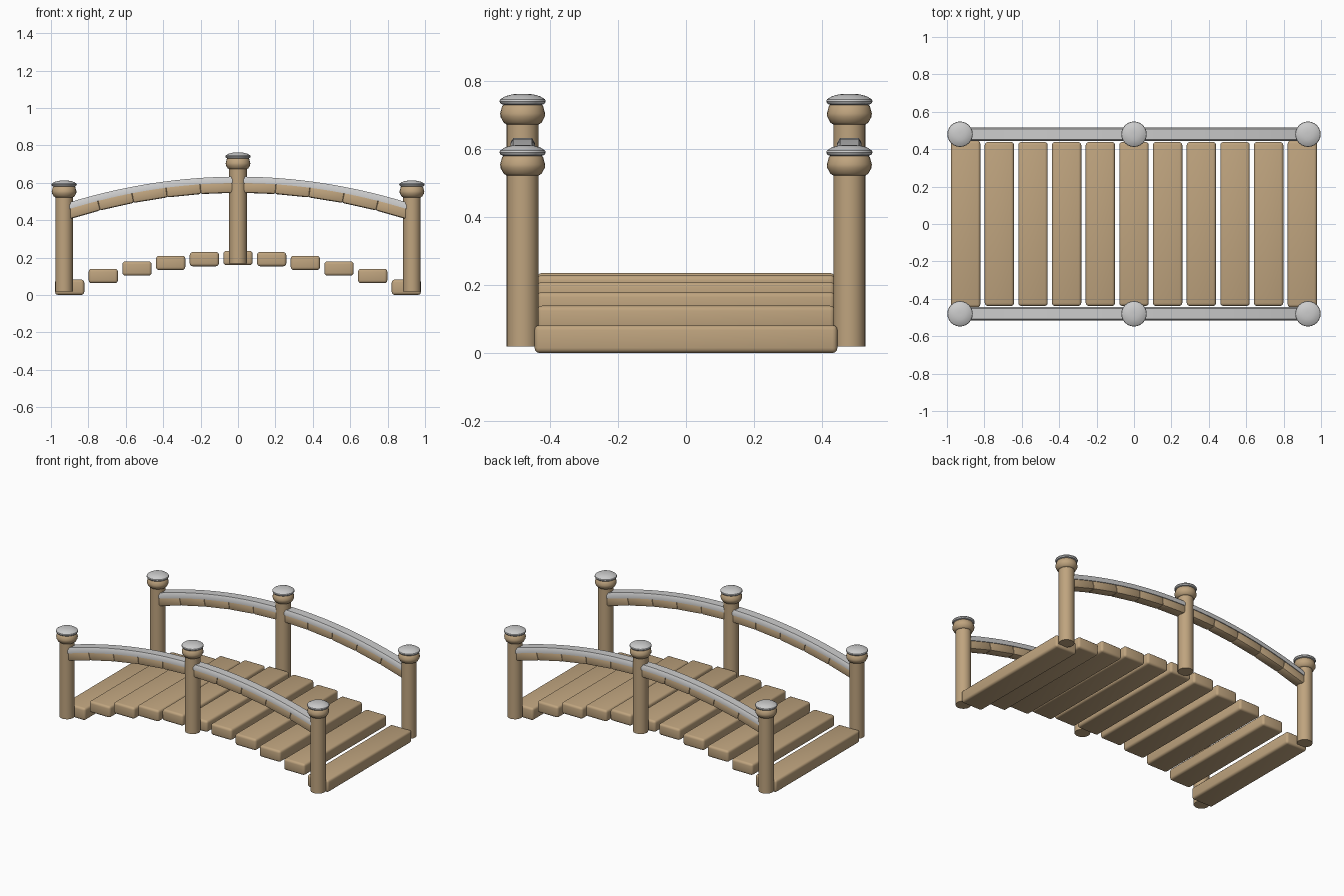
import bpy, bmesh, math
from mathutils import Matrix, Vector

if "Cube" in bpy.data.objects:
    bpy.data.objects.remove(bpy.data.objects["Cube"])

wood = bpy.data.materials.new("wood")
wood.diffuse_color = (0.52, 0.37, 0.21, 1)
wood.use_nodes = True
wood.node_tree.nodes["Principled BSDF"].inputs["Base Color"].default_value = wood.diffuse_color
YR = 0.48  # railing line


def finish(bm, name, mat=None, smooth=True):
    bmesh.ops.recalc_face_normals(bm, faces=bm.faces)
    me = bpy.data.meshes.new(name)
    bm.to_mesh(me)
    bm.free()
    ob = bpy.data.objects.new(name, me)
    bpy.context.collection.objects.link(ob)
    if mat:
        me.materials.append(mat)
    if smooth:
        bpy.context.view_layer.objects.active = ob
        ob.select_set(True)
        bpy.ops.object.shade_smooth_by_angle(angle=math.radians(35))
        ob.select_set(False)
    return ob


def box(name, loc, size, pitch=0, bevel=0.015, segs=3):
    bm = bmesh.new()
    bmesh.ops.create_cube(bm, size=1)
    bmesh.ops.scale(bm, vec=size, verts=bm.verts)
    bmesh.ops.bevel(bm, geom=bm.edges[:], offset=bevel, segments=segs,
                    profile=0.5, affect='EDGES')
    bmesh.ops.transform(bm, verts=bm.verts,
                        matrix=Matrix.Translation(loc) @ Matrix.Rotation(pitch, 4, 'Y'))
    return finish(bm, name, wood)


def lathe(name, profile, loc, mat=None, n=24):
    bm = bmesh.new()
    rings = [[bm.verts.new((loc[0] + r * math.cos(2 * math.pi * i / n),
                            loc[1] + r * math.sin(2 * math.pi * i / n), loc[2] + z))
              for i in range(n)] for r, z in profile]
    for a, b in zip(rings, rings[1:]):
        for i in range(n):
            bm.faces.new((a[i], a[(i + 1) % n], b[(i + 1) % n], b[i]))
    bm.faces.new(rings[0])
    bm.faces.new(rings[-1])
    return finish(bm, name, mat)


def arc(x):
    return 0.577 - 0.172 * x * x


# deck planks, stepped along an arch
tops = [0.236, 0.23, 0.21, 0.18, 0.14, 0.083]
for i in range(-5, 6):
    top = tops[abs(i)]
    end = abs(i) == 5
    h = 0.082 if end else 0.076
    box("plank", (i * 0.18, 0, top - h / 2), (0.156, 0.89 if end else 0.876, h))

# posts with collars and metal caps
post = [(0.047, 0), (0.047, 0.515)]
collar = [(0.048, 0.503), (0.056, 0.508), (0.065, 0.525), (0.066, 0.535),
          (0.06, 0.557), (0.054, 0.562)]
cap = [(0.05, 0.558), (0.064, 0.563), (0.068, 0.570), (0.066, 0.576),
       (0.052, 0.585), (0.03, 0.591), (0.01, 0.592)]
for y in (-YR, YR):
    for x, z in ((-0.93, 0.02), (0, 0.17), (0.93, 0.02)):
        lathe("post", post, (x, y, z), wood)
        lathe("post_collar", collar, (x, y, z), wood)
        lathe("post_cap", cap, (x, y, z))

# railings: wooden segments under a curved top strip
for y in (-YR, YR):
    for s in (-1, 1):
        for k in range(5):
            a, b = s * (0.02 + k * 0.181), s * (0.02 + (k + 1) * 0.181)
            a, b = min(a, b), max(a, b)
            d = Vector((b - a, 0, arc(b) - arc(a)))
            box("rail_segment", ((a + b) / 2, y, (arc(a) + arc(b)) / 2),
                (d.length + 0.004, 0.066, 0.06), -math.atan2(d.z, d.x), 0.012, 2)

    bm = bmesh.new()
    section = [(-0.036, 0.022), (-0.036, 0.042), (-0.028, 0.056),
               (0.028, 0.056), (0.036, 0.042), (0.036, 0.022)]
    n = 40
    rings = []
    for i in range(n + 1):
        x = -0.925 + 1.85 * i / n
        t = math.atan(-0.344 * x)
        rings.append([bm.verts.new((x - h * math.sin(t), y + w, arc(x) + h * math.cos(t)))
                      for w, h in section])
    for p, q in zip(rings, rings[1:]):
        for j in range(6):
            bm.faces.new((p[j], p[(j + 1) % 6], q[(j + 1) % 6], q[j]))
    bm.faces.new(rings[0])
    bm.faces.new(rings[-1])
    finish(bm, "rail_top_strip")
